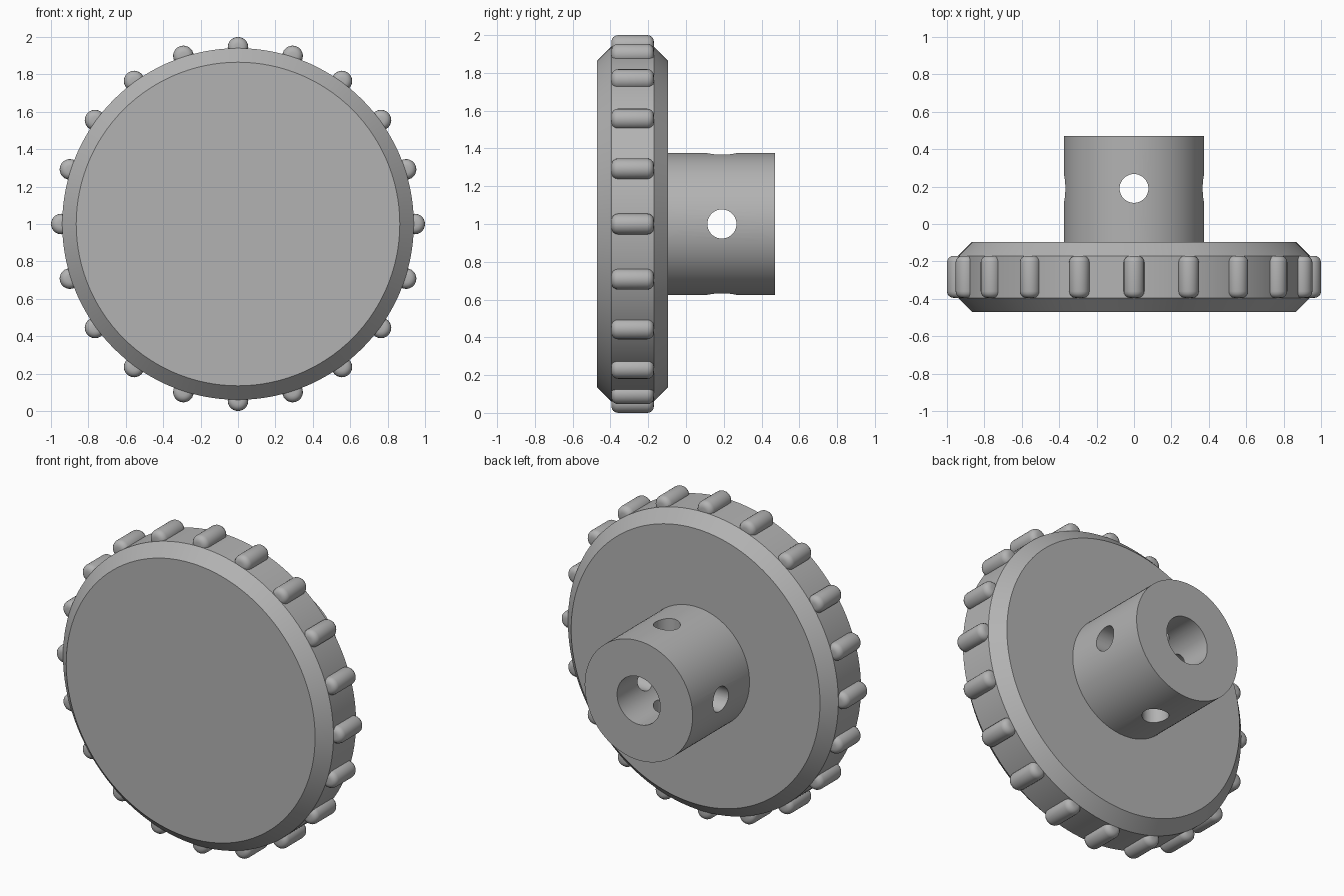
import bpy, bmesh, math
from mathutils import Matrix, Vector

if "Cube" in bpy.data.objects:
    bpy.data.objects.remove(bpy.data.objects["Cube"])

CENTRE = Vector((0, 0, 1))
RIM, RIB, RIB_COUNT = 0.94, 0.055, 20

grey = bpy.data.materials.new("plain grey")
grey.use_nodes = True
grey.diffuse_color = (0.45, 0.45, 0.45, 1)
grey.node_tree.nodes["Principled BSDF"].inputs["Base Color"].default_value = grey.diffuse_color


def finish(name, bm):
    """Turn a bmesh into a named, shaded object."""
    bmesh.ops.recalc_face_normals(bm, faces=bm.faces)
    mesh = bpy.data.meshes.new(name)
    bm.to_mesh(mesh)
    bm.free()
    obj = bpy.data.objects.new(name, mesh)
    bpy.context.collection.objects.link(obj)
    mesh.materials.append(grey)
    return obj


def smooth(obj):
    bpy.ops.object.select_all(action="DESELECT")
    obj.select_set(True)
    bpy.context.view_layer.objects.active = obj
    bpy.ops.object.shade_smooth_by_angle(angle=math.radians(30))


def lathe(bm, profile, centre, steps):
    """Revolve (radius, y) points about the y axis through centre."""
    verts = [bm.verts.new(centre + Vector((r, y, 0))) for r, y in profile]
    edges = [bm.edges.new(pair) for pair in zip(verts, verts[1:])]
    bmesh.ops.spin(bm, geom=verts + edges, cent=centre, axis=(0, 1, 0),
                   angle=math.tau, steps=steps, use_duplicate=False)
    bmesh.ops.remove_doubles(bm, verts=bm.verts, dist=0.0005)


# Chamfered wheel
bm = bmesh.new()
lathe(bm, [(0, -0.47), (0.865, -0.47), (RIM, -0.395), (RIM, -0.17),
           (0.865, -0.095), (0, -0.095)], CENTRE, 120)
smooth(finish("wheel", bm))

# Grip ribs with rounded ends around the rim
arc = [i * math.pi / 8 for i in range(5)]
soft = 0.035
front = [(RIB - soft + soft * math.sin(a), -0.395 + soft - soft * math.cos(a)) for a in arc]
back = [(r, -0.565 - y) for r, y in reversed(front)]
bm = bmesh.new()
for i in range(RIB_COUNT):
    a = math.tau * i / RIB_COUNT
    spot = CENTRE + (1 - RIB) * Vector((math.sin(a), 0, math.cos(a)))
    lathe(bm, [(0, -0.395)] + front + back + [(0, -0.17)], spot, 24)
smooth(finish("grip_ribs", bm))

# Hollow hub with a shaft bore
bm = bmesh.new()
lathe(bm, [(0.375, -0.1), (0.375, 0.47), (0.15, 0.47), (0.15, -0.1), (0.375, -0.1)],
      CENTRE, 96)
hub = finish("hub", bm)

# Crossed set screw holes through the hub walls
for axis in "XZ":
    bm = bmesh.new()
    turn = Matrix.Rotation(math.pi / 2 if axis == "X" else 0, 4, "Y")
    bmesh.ops.create_cone(bm, cap_ends=True, segments=40, radius1=0.077, radius2=0.077,
                          depth=1, matrix=Matrix.Translation((0, 0.19, 1)) @ turn)
    cutter = finish("screw_hole_cutter", bm)
    cutter.hide_render = True
    cut = hub.modifiers.new("screw_hole", "BOOLEAN")
    cut.operation, cut.solver, cut.object = "DIFFERENCE", "EXACT", cutter
    bpy.context.view_layer.objects.active = hub
    bpy.ops.object.modifier_apply(modifier=cut.name)
    bpy.data.objects.remove(cutter)
smooth(hub)
